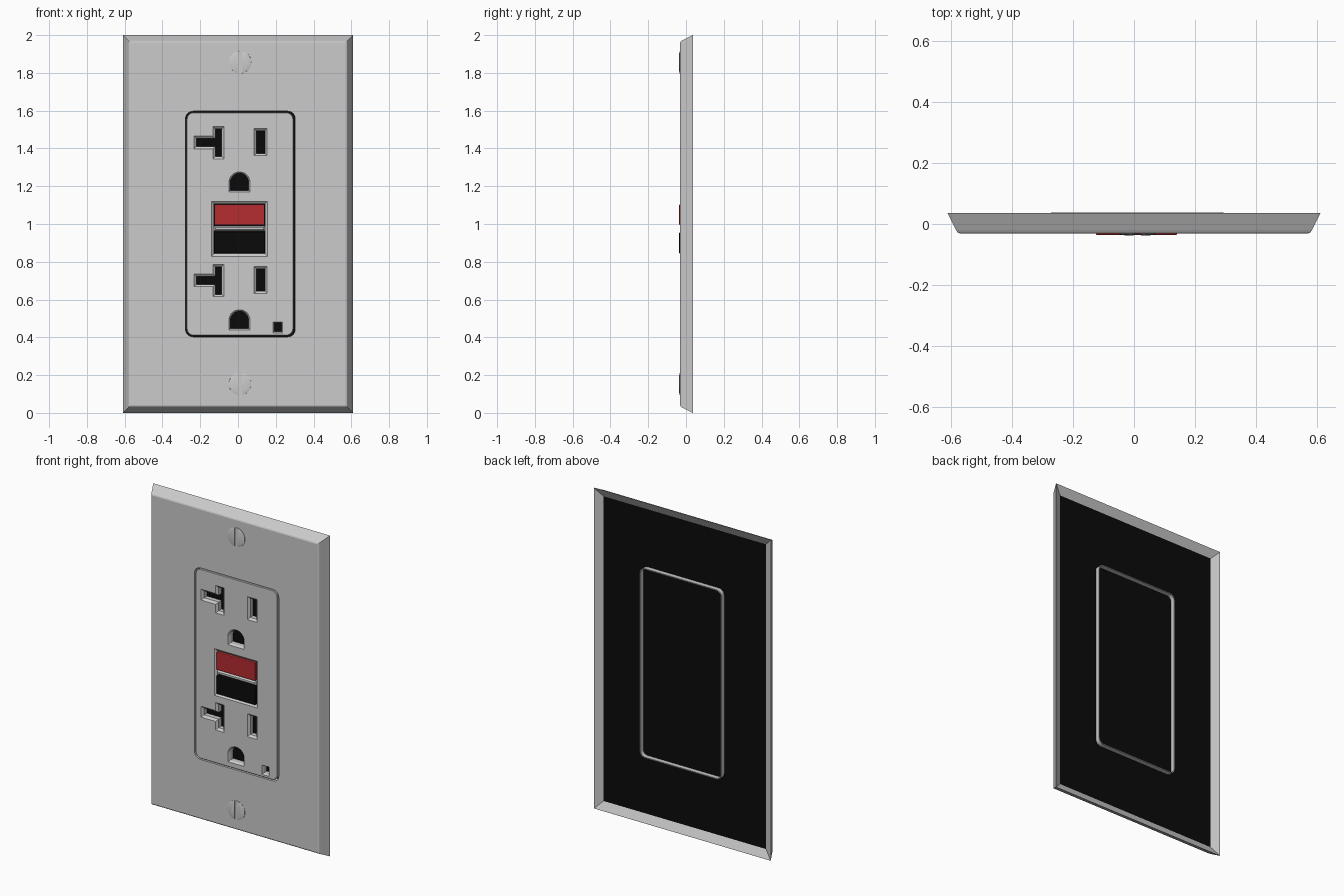
import bpy, bmesh, math
from mathutils import Vector

if "Cube" in bpy.data.objects:
    bpy.data.objects.remove(bpy.data.objects["Cube"])


def material(name, rgb):
    m = bpy.data.materials.new(name)
    m.diffuse_color = (*rgb, 1)
    m.use_nodes = True
    m.node_tree.nodes["Principled BSDF"].inputs["Base Color"].default_value = m.diffuse_color
    return m


GREY = material("light grey plastic", (0.6, 0.6, 0.6))
BLACK = material("black", (0.003, 0.003, 0.003))
RED = material("red", (0.46, 0.025, 0.03))

FRONT, BACK, PANEL = -0.031, 0.036, 0.011


# Outlines: counter-clockwise (x, z) loops
def rect(x0, x1, z0, z1):
    return [(x0, z0), (x1, z0), (x1, z1), (x0, z1)]


def round_rect(x0, x1, z0, z1, r, n=6):
    pts = []
    for i, (cx, cz) in enumerate(rect(x0 + r, x1 - r, z0 + r, z1 - r)):
        for k in range(n + 1):
            a = math.pi * (1 + i / 2 + k / (2 * n))
            pts.append((cx + r * math.cos(a), cz + r * math.sin(a)))
    return pts


def arc(cx, cz, r, a0, a1, n):
    steps = [math.radians(a0 + (a1 - a0) * k / n) for k in range(n + 1)]
    return [(cx + r * math.cos(a), cz + r * math.sin(a)) for a in steps]


def offset(pts, d):
    """Grow a loop by d with mitred corners."""
    out = []
    for i, p in enumerate(pts):
        p = Vector(p)
        e1 = (p - Vector(pts[i - 1])).normalized()
        e2 = (Vector(pts[(i + 1) % len(pts)]) - p).normalized()
        n1, n2 = Vector((e1.y, -e1.x)), Vector((e2.y, -e2.x))
        q = p + (n1 + n2) * (d / (1 + n1.dot(n2)))
        out.append((q.x, q.y))
    return out


# Mesh helpers
def ring(bm, pts, y):
    return [bm.verts.new((x, y, z)) for x, z in pts]


def bridge(bm, a, b):
    n = len(a)
    for i in range(n):
        bm.faces.new((a[i], a[(i + 1) % n], b[(i + 1) % n], b[i]))


def loft(bm, pts, sections):
    """Walls through (y, growth) sections; returns all rings."""
    rings = [ring(bm, offset(pts, d), y) for y, d in sections]
    for a, b in zip(rings, rings[1:]):
        bridge(bm, a, b)
    return rings


def fill(bm, loops):
    """Flat face bounded by the first loop, with the others as holes."""
    edges = []
    for lp in loops:
        for i, v in enumerate(lp):
            w = lp[(i + 1) % len(lp)]
            edges.append(bm.edges.get((v, w)) or bm.edges.new((v, w)))
    bmesh.ops.triangle_fill(bm, use_beauty=True, use_dissolve=False,
                            edges=edges, normal=(0, -1, 0))


def finish(bm, name, mat):
    bmesh.ops.recalc_face_normals(bm, faces=bm.faces)
    me = bpy.data.meshes.new(name)
    bm.to_mesh(me)
    bm.free()
    me.materials.append(mat)
    ob = bpy.data.objects.new(name, me)
    bpy.context.collection.objects.link(ob)
    return ob


def solid(name, pts, sections, mat):
    bm = bmesh.new()
    rings = loft(bm, pts, sections)
    bm.faces.new(rings[0])
    bm.faces.new(rings[-1])
    return finish(bm, name, mat)


# Wall plate: sloped rim, flat front with a rounded opening, inner rim slope
bm = bmesh.new()
outer = rect(-0.61, 0.61, 0, 2)
rim = loft(bm, outer, [(PANEL, -0.05), (BACK, -0.003), (BACK, 0), (-0.02, -0.028),
                       (-0.028, -0.033), (FRONT, -0.04)])
opening = round_rect(-0.278, 0.303, 0.403, 1.597, 0.04)
hole = loft(bm, opening, [(FRONT, 0), (PANEL, 0)])
fill(bm, [rim[-1], hole[0]])
finish(bm, "wall_plate", GREY)

# Black backing sheet behind every opening
solid("backing_sheet", offset(outer, -0.05), [(PANEL - 0.002, 0), (PANEL, 0)], BLACK)

# Receptacle face: outlines of its sockets
holes = []
for dz in (0, -0.73):
    t_slot = [(-0.22, 1.411), (-0.12, 1.411), (-0.12, 1.358), (-0.087, 1.358),
              (-0.087, 1.503), (-0.12, 1.503), (-0.12, 1.453), (-0.22, 1.453)]
    blade = rect(0.098, 0.142, 1.374, 1.493)
    ground = [(-0.04, 1.178), (0.056, 1.178)] + arc(0.008, 1.22, 0.048, 0, 180, 14)
    for shape, chamfer in ((t_slot, 0.013), (blade, 0.012), (ground, 0.008)):
        holes.append(([(x, z + dz) for x, z in shape], chamfer))
holes.append((rect(0.192, 0.23, 0.43, 0.476), 0.006))          # indicator window
holes.append((rect(-0.127, 0.143, 0.843, 1.106), 0.014))       # button well

bm = bmesh.new()
face = round_rect(-0.272, 0.293, 0.409, 1.591, 0.037)
skirt = loft(bm, face, [(PANEL, -0.006), (0.038, -0.006), (0.038, 0),
                        (FRONT + 0.003, 0), (FRONT, -0.003)])
loops = [skirt[-1]]
for pts, chamfer in holes:
    loops.append(loft(bm, pts, [(FRONT, chamfer), (FRONT + 0.012, 0), (PANEL, 0)])[0])
fill(bm, loops)
finish(bm, "receptacle_face", GREY)

# Test and reset buttons with the ridge between them
press = [(PANEL - 0.003, 0), (-0.034, 0), (-0.036, -0.003)]
solid("reset_button", rect(-0.125, 0.141, 0.995, 1.104), press, RED)
solid("test_button", rect(-0.125, 0.141, 0.845, 0.956), press, BLACK)
solid("button_ridge", rect(-0.127, 0.143, 0.962, 0.989),
      [(PANEL - 0.003, 0), (-0.022, 0), (FRONT, -0.008)], GREY)

# Screws: a low base disc and two domed halves either side of the slot
for label, cz in (("upper", 1.856), ("lower", 0.153)):
    cx, r = 0.011, 0.06
    solid(label + "_screw_base", arc(cx, cz, r, 0, 352.5, 47),
          [(FRONT + 0.004, 0), (FRONT - 0.001, -0.001)], GREY)
    for side, start in (("right", -80), ("left", 100)):
        half = arc(cx, cz, r - 0.001, start, start + 160, 24)
        ob = solid(f"{label}_screw_{side}_half", half,
                   [(FRONT + 0.002, 0), (-0.0335, 0), (-0.0355, -0.007),
                    (-0.037, -0.018)], GREY)
        bpy.context.view_layer.objects.active = ob
        ob.select_set(True)
        bpy.ops.object.shade_smooth_by_angle(angle=math.radians(30))
        ob.select_set(False)
